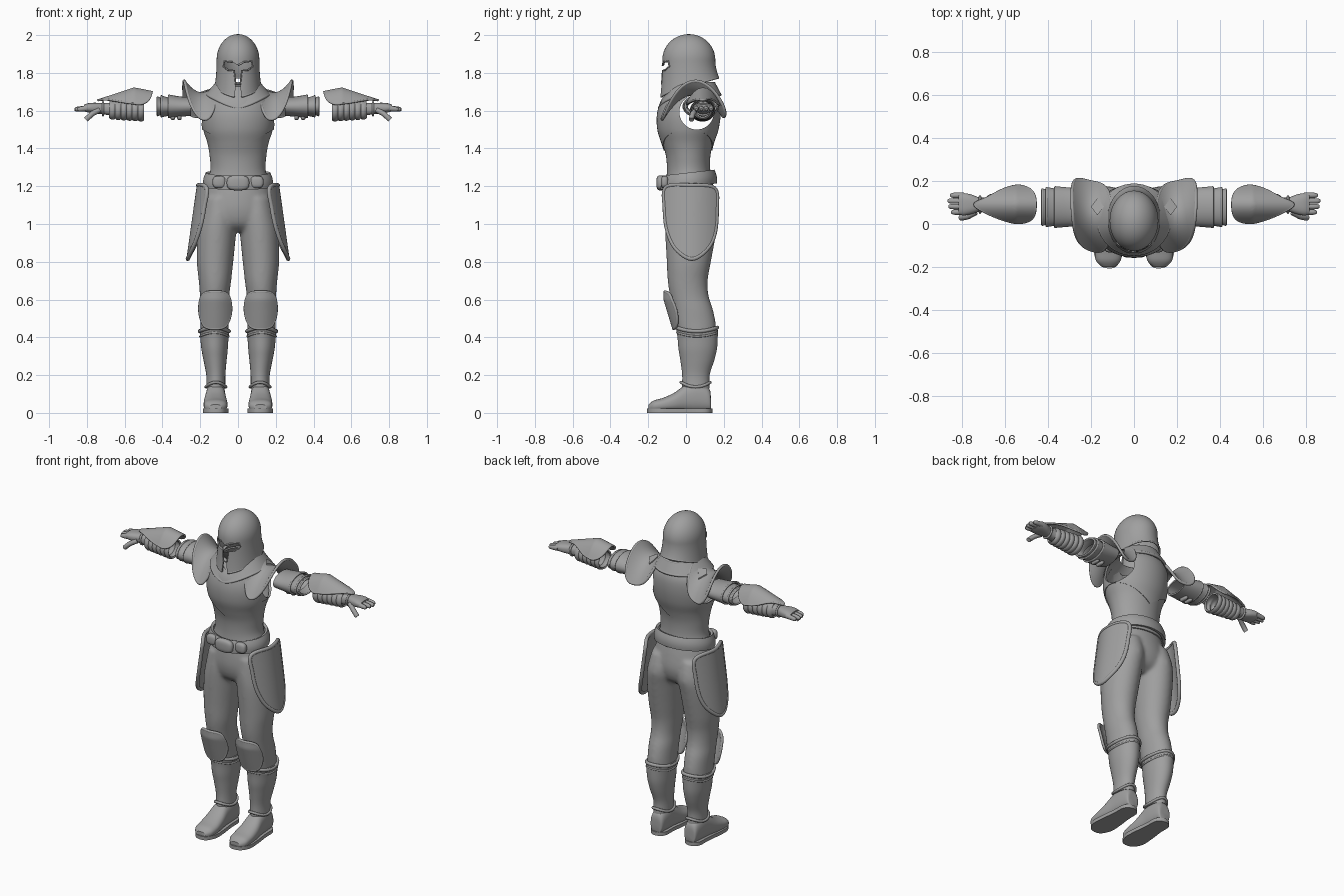
import bpy, bmesh, math
from math import sin, cos, pi, sqrt
from mathutils import Vector

if bpy.data.objects.get("Cube"):
    bpy.data.objects.remove(bpy.data.objects["Cube"])
steel = bpy.data.materials.new("grey_steel")
steel.use_nodes = True
GREY = (0.35, 0.35, 0.35, 1)
steel.diffuse_color = GREY
steel.node_tree.nodes["Principled BSDF"].inputs["Base Color"].default_value = GREY


def finish(name, data, mirror=False, thick=0, cutter=None, remesh=False):
    """Make an object, apply its modifiers, shade it."""
    ob = bpy.data.objects.new(name, data)
    bpy.context.collection.objects.link(ob)
    if thick:
        m = ob.modifiers.new("thickness", 'SOLIDIFY')
        m.thickness, m.offset = thick, 0
    if cutter:
        m = ob.modifiers.new("cut", 'BOOLEAN')
        m.object, m.operation = cutter, 'DIFFERENCE'
    if mirror:
        ob.modifiers.new("mirror", 'MIRROR').use_mirror_merge = False
    if remesh:
        m = ob.modifiers.new("blend", 'REMESH')
        m.mode, m.voxel_size = 'VOXEL', 0.009
        m = ob.modifiers.new("soften", 'SMOOTH')
        m.factor, m.iterations = 0.5, 12
    dg = bpy.context.evaluated_depsgraph_get()
    mesh = bpy.data.meshes.new_from_object(ob.evaluated_get(dg))
    bpy.data.objects.remove(ob)
    ob = bpy.data.objects.new(name, mesh)
    bpy.context.collection.objects.link(ob)
    mesh.materials.clear()
    mesh.materials.append(steel)
    mesh.polygons.foreach_set("use_smooth", [True] * len(mesh.polygons))
    mesh.set_sharp_from_angle(angle=math.radians(40))
    return ob


def spline(rows, steps, closed=False):
    """Smooth interpolation through rows of numbers."""
    n, out = len(rows), []
    at = lambda i: rows[i % n] if closed else rows[max(0, min(n - 1, i))]
    for i in range(n if closed else n - 1):
        for s in range(steps):
            t = s / steps
            out.append([0.5 * (2 * b + (c - a) * t + (2 * a - 5 * b + 4 * c - d) * t * t
                               + (3 * b - a - 3 * c + d) * t ** 3)
                        for a, b, c, d in zip(at(i - 1), at(i), at(i + 1), at(i + 2))])
    return out if closed else out + [list(rows[-1])]


def grid_mesh(rings, cap=False):
    """Bridge closed rings of points into a mesh."""
    bm = bmesh.new()
    vs = [[bm.verts.new(p) for p in r] for r in rings]
    n = len(rings[0])
    for a, b in zip(vs, vs[1:]):
        for i in range(n):
            bm.faces.new((a[i], a[(i + 1) % n], b[(i + 1) % n], b[i]))
    if cap:
        bm.faces.new(vs[0])
        bm.faces.new(vs[-1])
    bmesh.ops.remove_doubles(bm, verts=bm.verts, dist=1e-5)
    bmesh.ops.recalc_face_normals(bm, faces=bm.faces)
    mesh = bpy.data.meshes.new("part")
    bm.to_mesh(mesh)
    bm.free()
    return mesh


def section(axis, row, power=2.0, n=40):
    """Rounded section inside bounds (position, low a, high a, low b, high b)."""
    p, a0, a1, b0, b1 = row
    pts = []
    for i in range(n):
        t = 2 * pi * i / n
        c, s = (math.copysign(abs(f) ** (2 / power), f) for f in (cos(t), sin(t)))
        q = [(a0 + a1) / 2 + c * (a1 - a0) / 2, (b0 + b1) / 2 + s * (b1 - b0) / 2]
        q.insert(axis, p)
        pts.append(q)
    return pts


def loft(axis, rows, power=2.0, steps=4, cap=True):
    return grid_mesh([section(axis, r, power) for r in spline(rows, steps)], cap)


def shell(fn, nv=12, n=64):
    return grid_mesh([[fn(2 * pi * i / n, j / nv) for i in range(n)] for j in range(nv + 1)])


def tube(name, pts, radius, mirror=False, closed=True):
    cu = bpy.data.curves.new(name, 'CURVE')
    cu.dimensions, cu.bevel_depth, cu.bevel_resolution, cu.use_fill_caps = '3D', radius, 3, True
    sp = cu.splines.new('POLY')
    sp.points.add(len(pts) - 1)
    for p, q in zip(sp.points, pts):
        p.co = (*q, 1)
    sp.use_cyclic_u = closed
    return finish(name, cu, mirror)


def plate(name, outline, to3d, rim, thick=0.014):
    """Curved plate with a raised rim, on both sides."""
    edge = spline(outline, 6, True)
    cu, cv = (sum(p[k] for p in edge) / len(edge) for k in (0, 1))
    rings = [[to3d(cu + (u - cu) * t, cv + (v - cv) * t) for u, v in edge]
             for t in (i / 10 for i in range(11))]
    finish(name, grid_mesh(rings), True, thick)
    tube(name + "_rim", rings[-1], rim, True)


def blob(name, centre, size, mirror=False):
    bm = bmesh.new()
    bmesh.ops.create_uvsphere(bm, u_segments=24, v_segments=16, radius=1)
    for v in bm.verts:
        v.co = Vector(centre) + Vector([math.copysign(abs(c) ** 0.7, c) * s for c, s in zip(v.co, size)])
    mesh = bpy.data.meshes.new(name)
    bm.to_mesh(mesh)
    bm.free()
    finish(name, mesh, mirror)


# Helmet shell with a T-shaped face opening
def helmet(a, t):
    low = 1.73 - 0.045 * cos(a) - 0.012 * max(0, cos(a)) ** 8
    if t < 0.55:
        r, z = sin(t / 0.55 * pi / 2), 1.87 + 0.13 * cos(t / 0.55 * pi / 2)
    else:
        s = (t - 0.55) / 0.45
        r, z = 1 + (0.09 + 0.06 * max(0, -cos(a))) * s * s, 1.87 - s * (1.87 - low)
    return (0.108 * r * sin(a), 0.015 - 0.135 * r * cos(a), z)


half = [(0, 1.84), (0.03, 1.857), (0.072, 1.862), (0.078, 1.835), (0.052, 1.815), (0.02, 1.812), (0.012, 1.74), (0.02, 1.64)]
face = half + [(-x, z) for x, z in reversed(half[1:])]
cut = finish("face_cutter", grid_mesh([[(x, y, z) for x, z in face] for y in (-0.3, 0)], True))
finish("helmet", shell(helmet, 28), thick=0.01, cutter=cut)
bpy.data.objects.remove(cut)
on_face = lambda x, z: (x, 0.013 - 0.137 * (1 + 1.8 * max(0, 1.87 - z) ** 2) * sqrt(1 - (x / 0.115) ** 2), z)
brow = [on_face(x, z) for x, z in face if z > 1.69]
tube("face_opening_rim", brow, 0.005, closed=False)
tube("helmet_rim", [helmet(2 * pi * (i + 0.5) / 60, 1) for i in range(1, 59)], 0.006, closed=False)

# Torso armour with open armholes
torso_rows = spline([(1.2, .17, -.105, .14), (1.28, .143, -.097, .125), (1.36, .146, -.102, .125), (1.43, .158, -.122, .14),
                     (1.5, .18, -.143, .163), (1.58, .188, -.145, .175), (1.65, .175, -.125, .172), (1.7, .13, -.09, .15),
                     (1.725, .105, -.07, .13)], 8)


def torso(a, z, grow=0):
    i = max(k for k, r in enumerate(torso_rows) if k < len(torso_rows) - 1 and (r[0] <= z or k == 0))
    p, q = torso_rows[i], torso_rows[i + 1]
    f = min(1, (z - p[0]) / (q[0] - p[0]))
    w, y0, y1 = (p[k] + (q[k] - p[k]) * f for k in (1, 2, 3))
    return ((w + grow) * sin(a), (y0 + y1) / 2 - ((y1 - y0) / 2 + grow) * cos(a), z)


hole = lambda x, g=0: section(0, (x, -.035 - g, .148 + g, 1.5 - g, 1.685 + g))
cut = finish("armhole_cutter", grid_mesh([hole(-0.4), hole(0.4)], True))
finish("body_armour", shell(lambda a, t: torso(a, 1.2 + 0.525 * t), 40), thick=0.008, cutter=cut)
breast = lambda a, t: torso(a, (1.39 + 0.11 * abs(sin(a))) * (1 - t) + 1.68 * t, 0.005)
finish("breastplate", shell(breast, 20), thick=0.008, cutter=cut)
bpy.data.objects.remove(cut)


# Collar with a pointed front
def collar(a, t):
    v = max(0, cos(a)) ** 2 * (1 - 0.4 * abs(sin(a)))
    low, high = 1.685 - 0.07 * v, 1.745 - 0.075 * v
    r = 1 - 0.32 * t
    return (0.165 * r * sin(a), 0.02 - 0.16 * (1 - 0.2 * t) * cos(a), low + (high - low) * t)


finish("collar", shell(collar, 8), thick=0.014)
for t in (0, 1):
    tube("collar_rim", [collar(2 * pi * i / 64, t) for i in range(64)], 0.008)


# Belt, buckle and pouches
def belt(a, t):
    y = 0.012 - (0.143 - 0.012 * t) * cos(a)
    bulge = 0.006 * sin(pi * t)
    return ((0.176 - 0.012 * t + bulge) * sin(a), y - bulge * cos(a), 1.197 + 0.07 * t + 0.12 * y)


finish("belt", shell(belt, 8), thick=0.016)
blob("buckle", (0, -0.135, 1.218), (0.06, 0.022, 0.04))
blob("belt_pouch", (0.1, -0.113, 1.222), (0.035, 0.02, 0.032), True)

# Trousers, blended from hips and legs
hips = loft(2, [(1.23, -.16, .16, -.1, .13), (1.15, -.177, .177, -.113, .15), (1.07, -.19, .19, -.115, .16),
                (1.0, -.195, .195, -.095, .14), (.96, -.13, .13, -.05, .09)])
leg = loft(2, [(1.14, .01, .18, -.1, .145), (1.04, .002, .203, -.11, .172), (.95, .01, .217, -.11, .16),
               (.8, .025, .218, -.102, .132), (.7, .036, .208, -.097, .115), (.62, .046, .202, -.085, .12),
               (.55, .048, .202, -.07, .142), (.48, .05, .2, -.06, .157), (.42, .05, .2, -.045, .16)])
bm = bmesh.new()
for part, sides in ((hips, (1,)), (leg, (1, -1))):
    for side in sides:
        old = len(bm.verts)
        bm.from_mesh(part)
        for v in list(bm.verts)[old:]:
            v.co.x *= side
bmesh.ops.recalc_face_normals(bm, faces=bm.faces)
body = bpy.data.meshes.new("trousers")
bm.to_mesh(body)
bm.free()
finish("trousers", body, remesh=True)

# Shin guards, cuffs and boots
finish("shin_guard", loft(2, [(.445, .044, .206, -.052, .168), (.4, .05, .2, -.045, .168), (.34, .054, .194, -.04, .164),
                              (.28, .06, .183, -.03, .15), (.2, .067, .168, -.02, .125), (.13, .067, .168, -.022, .125)]), True)
for name, row, r, dip in (("knee_cuff", (.442, .047, .203, -.052, .165), .010, .01), ("shin_cuff", (.415, .05, .2, -.046, .165), .006, .01),
                          ("ankle_cuff", (.15, .064, .17, -.026, .128), .008, .012)):
    ring = [(x, y, z - dip * cos(4 * pi * i / 40)) for i, (x, y, z) in enumerate(section(2, row))]
    tube(name, ring, r, True)
finish("boot", loft(1, [(.132, .09, .145, .015, .07), (.122, .075, .158, .008, .13), (.06, .068, .167, .005, .165),
                        (0, .066, .172, .005, .15), (-.06, .059, .18, .005, .108), (-.12, .055, .182, .005, .08),
                        (-.17, .062, .177, .005, .066), (-.198, .088, .15, .01, .045)], 2.4), True)
sole = spline([(.12, .139), (.07, .11), (.064, .03), (.053, -.07), (.053, -.14), (.08, -.195), (.12, -.206),
               (.16, -.19), (.185, -.14), (.183, -.07), (.172, .03), (.166, .11)], 5, True)
finish("sole", grid_mesh([[(x, y, z) for x, y in sole] for z in (0, 0.022)], True), True)

# Knee plates and hip plates
plate("knee_plate", [(.055, .625), (.12, .64), (.187, .625), (.203, .54), (.178, .462), (.12, .447), (.065, .462), (.038, .54)],
      lambda x, z: (x, -0.112 + 0.3 * max(0, 0.6 - z) + 6 * (x - 0.12) ** 2, z), 0.008)
plate("hip_plate", [(-.105, 1.195), (.02, 1.205), (.15, 1.19), (.163, 1.08), (.152, .95), (.11, .865), (.03, .815),
                    (-.055, .87), (-.1, .97), (-.113, 1.09)],
      lambda y, z: (0.268 - 0.14 * (z - 0.8) - 2.6 * (y - 0.025) ** 2, y, z), 0.011)

# Shoulder plates with a small diamond stud
shoulder = lambda x, y: (x, y, 1.69 + 7.5 * (x - 0.19) ** 2 - 5 * (y - 0.04) ** 2)
plate("shoulder_plate", [(.14, .175), (.2, .195), (.275, .2), (.287, .1), (.272, -.04), (.23, -.105), (.155, -.125),
                         (.11, -.07), (.1, .03), (.11, .12)], shoulder, 0.008)
stud = [Vector(shoulder(.17 + .03 * cos(k * pi / 2), .08 + .04 * sin(k * pi / 2))) for k in range(4)]
finish("shoulder_stud", grid_mesh([[p + Vector((0, 0, h)) for p in stud] for h in (0, 0.016)], True), True)

# Upper arm bands
for x0, x1, g in ((.25, .365, .0), (.345, .405, -.004), (.385, .425, -.01)):
    finish("arm_band", loft(0, [(x0, -.005 - g, .16 + g, 1.578 - g, 1.665 + g), ((x0 + x1) / 2, -.008 - g, .165 + g, 1.572 - g, 1.67 + g),
                                (x1, -.013 - g, .17 + g, 1.566 - g, 1.68 + g)], cap=False), True, 0.01)
    tube("arm_band_rim", section(0, (x1, -.013 - g, .17 + g, 1.566 - g, 1.68 + g)), 0.006, True)
for x in (.31, .345):
    blob("arm_strap", (x, 0.07, 1.566), (0.012, 0.03, 0.016), True)

# Padded forearm and its guard
rows = []
for i in range(49):
    t = i / 48
    b = 0.007 * abs(sin(t * 6 * pi))
    rows.append((.5 + .18 * t, .03 + .02 * t - b, .145 - .02 * t + b, 1.553 + .012 * t - b, 1.655 - .008 * t))
finish("forearm_padding", loft(0, rows, steps=1, cap=False), True, 0.01)
forearm_top = lambda x: 1.718 - 0.33 * max(0, x - 0.55) - 0.2 * max(0, 0.55 - x)
plate("forearm_guard", [(.457, .09), (.472, .15), (.53, .177), (.6, .163), (.68, .122), (.74, .09), (.68, .05), (.6, .018), (.53, .005), (.472, .028)],
      lambda x, y: (x, y, forearm_top(x) - 11 * (y - 0.09) ** 2), 0.006, 0.01)

# Gloves
finish("glove", loft(0, [(.65, .05, .13, 1.57, 1.643), (.71, .058, .122, 1.58, 1.64), (.755, .046, .137, 1.585, 1.642),
                         (.79, .04, .143, 1.59, 1.64), (.815, .045, .138, 1.597, 1.632)], 2.5), True)
tube("glove_cuff", section(0, (.715, .053, .127, 1.576, 1.645)), 0.006, True)
for k, reach in enumerate((.85, .862, .866, .855)):
    y = .055 + .026 * k
    finish("finger", loft(0, [(.79, y - .013, y + .013, 1.598, 1.628), (reach - .015, y - .012, y + .012, 1.596, 1.621),
                              (reach, y - .005, y + .005, 1.6, 1.612)]), True)
tube("thumb", [(.735, .055, 1.603), (.77, .036, 1.585), (.795, .03, 1.562), (.805, .03, 1.552)], 0.014, True, False)
